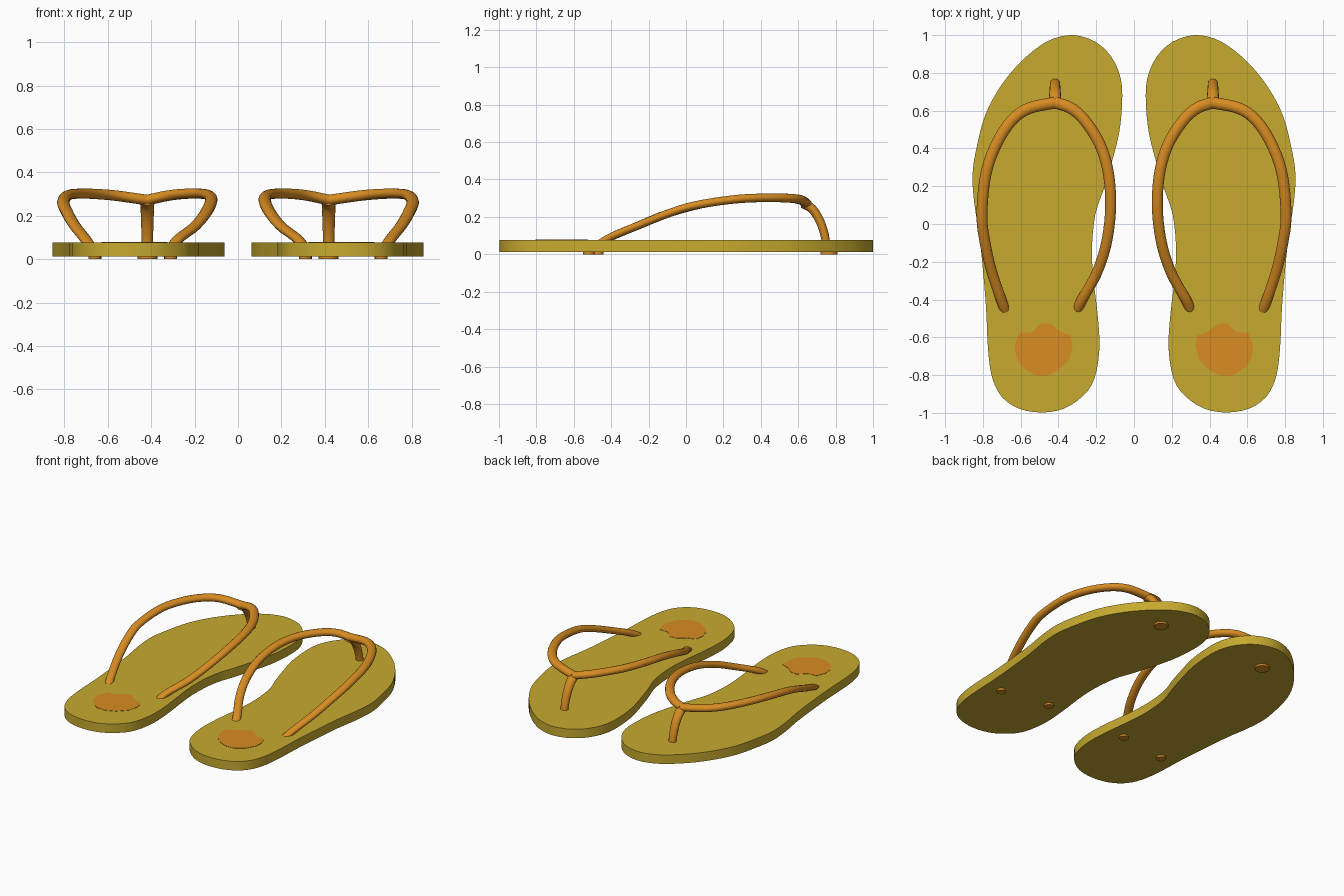
import bpy, bmesh, math
from mathutils import Vector

if "Cube" in bpy.data.objects:
    bpy.data.objects.remove(bpy.data.objects["Cube"])


def material(name, rgb):
    m = bpy.data.materials.new(name)
    m.diffuse_color = (*rgb, 1)
    m.use_nodes = True
    m.node_tree.nodes["Principled BSDF"].inputs["Base Color"].default_value = m.diffuse_color
    return m


MUSTARD = material("mustard", (0.57, 0.40, 0.028))
ORANGE = material("orange", (0.69, 0.265, 0.016))


def spline(pts, steps, closed=False):
    """Catmull-Rom curve through the points."""
    p = [Vector(q) for q in pts]
    n = len(p)
    get = (lambda i: p[i % n]) if closed else (lambda i: p[max(0, min(n - 1, i))])
    out = []
    for i in range(n if closed else n - 1):
        a, b, c, d = get(i - 1), get(i), get(i + 1), get(i + 2)
        for k in range(steps):
            t = k / steps
            out.append(0.5 * (2 * b + (c - a) * t + (2 * a - 5 * b + 4 * c - d) * t * t
                              + (3 * b - a - 3 * c + d) * t ** 3))
    if not closed:
        out.append(p[-1])
    return out


def finish(bm, name, mat, angle=40):
    """Mesh to object, mirrored to make the pair."""
    bmesh.ops.recalc_face_normals(bm, faces=bm.faces)
    me = bpy.data.meshes.new(name)
    bm.to_mesh(me)
    bm.free()
    ob = bpy.data.objects.new(name, me)
    bpy.context.collection.objects.link(ob)
    me.materials.append(mat)
    bpy.ops.object.select_all(action='DESELECT')
    ob.select_set(True)
    bpy.context.view_layer.objects.active = ob
    bpy.ops.object.shade_smooth_by_angle(angle=math.radians(angle))
    mod = ob.modifiers.new("pair", 'MIRROR')
    mod.use_mirror_merge = False
    return ob


def slab(name, outline, z0, z1, mat):
    bm = bmesh.new()
    lo = [bm.verts.new((p[0], p[1], z0)) for p in outline]
    hi = [bm.verts.new((p[0], p[1], z1)) for p in outline]
    bm.faces.new(lo)
    bm.faces.new(hi)
    n = len(lo)
    for i in range(n):
        j = (i + 1) % n
        bm.faces.new((lo[i], lo[j], hi[j], hi[i]))
    return finish(bm, name, mat)


def sweep(name, pts, w, h, mat, side=None, steps=5, sides=14):
    """Elliptical tube; w and h are (start, end) half sizes."""
    path = spline(pts, steps)
    bm = bmesh.new()
    rings = []
    last = len(path) - 1
    for i, p in enumerate(path):
        t = (path[min(i + 1, last)] - path[max(i - 1, 0)]).normalized()
        s = Vector(side) if side else t.cross(Vector((0, 0, 1))).normalized()
        u = s.cross(t).normalized()
        f = i / last
        rw, rh = w[0] + (w[1] - w[0]) * f, h[0] + (h[1] - h[0]) * f
        rings.append([bm.verts.new(p + s * rw * math.cos(a) + u * rh * math.sin(a))
                      for a in (2 * math.pi * k / sides for k in range(sides))])
    for a, b in zip(rings, rings[1:]):
        for k in range(sides):
            j = (k + 1) % sides
            bm.faces.new((a[k], a[j], b[j], b[k]))
    bm.faces.new(rings[0])
    bm.faces.new(rings[-1])
    return finish(bm, name, mat, 60)


# Sole
sole = [(.32, 1), (.43, .98), (.53, .92), (.636, .82), (.725, .70), (.79, .57), (.83, .42),
        (.855, .265), (.845, .105), (.82, -.05), (.80, -.24), (.783, -.45), (.773, -.66),
        (.752, -.81), (.70, -.915), (.61, -.977), (.49, -.998), (.37, -.977), (.27, -.91),
        (.21, -.82), (.183, -.66), (.193, -.475), (.215, -.29), (.223, -.13), (.205, .05),
        (.16, .185), (.12, .32), (.08, .475), (.063, .635), (.07, .77), (.12, .885), (.205, .965)]
slab("sole", spline([(x, y, 0) for x, y in sole], 3, True), .013, .076, MUSTARD)

# Heel patch: a thin uneven disc
patch = [(.44, -.53), (.49, -.525), (.545, -.575), (.605, -.575), (.63, -.64), (.625, -.70),
         (.59, -.76), (.53, -.80), (.47, -.805), (.40, -.775), (.345, -.72), (.325, -.65),
         (.335, -.59), (.39, -.57)]
slab("heel_patch", patch, .07, .078, ORANGE)

# Straps: both run from the heel side to the toe joint
JOINT = (.418, .642, .272)
sweep("outer_strap", [(.665, -.50, .03), (.70, -.41, .088), (.755, -.245, .158), (.79, -.09, .22),
                      (.805, .05, .262), (.785, .26, .294), (.73, .42, .302), (.65, .545, .300),
                      (.557, .612, .292), JOINT], (.027, .031), (.02, .025), ORANGE)
sweep("inner_strap", [(.31, -.49, .03), (.28, -.41, .088), (.20, -.265, .15), (.147, -.105, .215),
                      (.124, .08, .267), (.135, .265, .294), (.18, .42, .302), (.262, .55, .300),
                      (.337, .615, .290), JOINT], (.027, .031), (.02, .025), ORANGE)

# Toe post
sweep("toe_post", [(.418, .625, .272), (.418, .675, .242), (.418, .715, .18), (.418, .742, .10),
                   (.418, .75, .03)], (.034, .024), (.026, .022), ORANGE, side=(1, 0, 0))

# Plugs under the sole
for name, x, y, r in (("toe_plug", .418, .765, .046), ("outer_plug", .66, -.52, .03),
                      ("inner_plug", .31, -.47, .03)):
    ring = [(x + r * math.cos(k * math.pi / 8), y + r * math.sin(k * math.pi / 8)) for k in range(16)]
    slab(name, ring, 0, .02, ORANGE)
